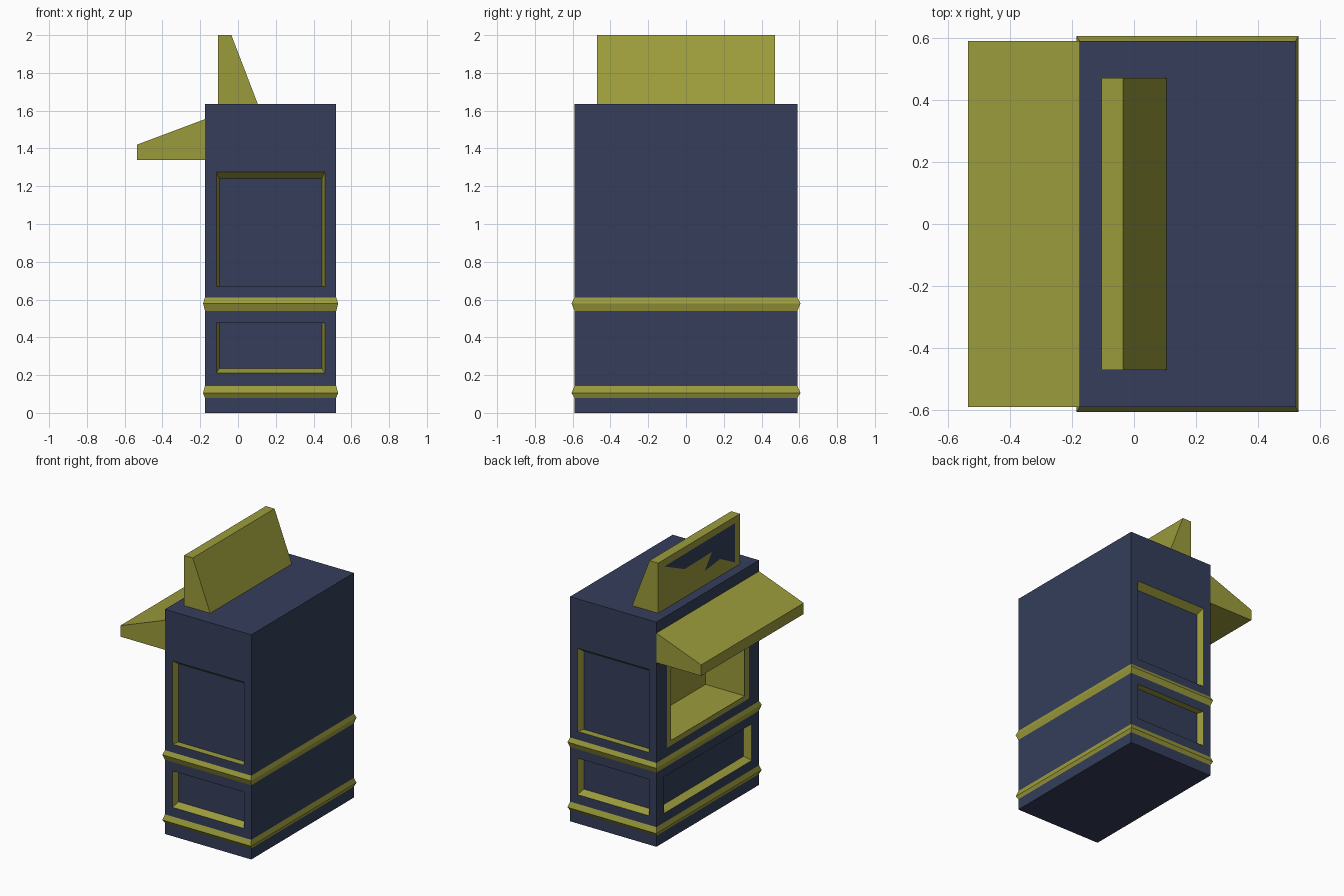
import bpy

if "Cube" in bpy.data.objects:
    bpy.data.objects.remove(bpy.data.objects["Cube"])


def material(name, rgb):
    m = bpy.data.materials.new(name)
    m.diffuse_color = (*rgb, 1)
    m.use_nodes = True
    m.node_tree.nodes["Principled BSDF"].inputs["Base Color"].default_value = m.diffuse_color
    return m


navy = material("navy", (0.035, 0.048, 0.105))
olive = material("olive", (0.33, 0.33, 0.045))


def make(name, verts, faces, mats, indices=None):
    me = bpy.data.meshes.new(name)
    me.from_pydata(verts, [], faces)
    for m in mats:
        me.materials.append(m)
    if indices:
        me.polygons.foreach_set("material_index", indices)
    ob = bpy.data.objects.new(name, me)
    bpy.context.collection.objects.link(ob)
    return ob


def loft(name, rings, mats, indices=None):
    """Closed skin over a list of equal-length vertex rings."""
    n = len(rings[0])
    verts = [v for r in rings for v in r]
    faces = [list(range(n))[::-1]]
    for k in range(len(rings) - 1):
        for i in range(n):
            j = (i + 1) % n
            faces.append([k * n + i, k * n + j, (k + 1) * n + j, (k + 1) * n + i])
    faces.append([(len(rings) - 1) * n + i for i in range(n)])
    ob = make(name, verts, faces, mats, indices)
    import bmesh
    bm = bmesh.new()
    bm.from_mesh(ob.data)
    bmesh.ops.recalc_face_normals(bm, faces=bm.faces)
    bm.to_mesh(ob.data)
    bm.free()
    return ob


X0, X1, Y, H = -0.175, 0.52, 0.59, 1.635


def rect(z, out_x=0.0, out_y=0.0):
    x0, x1, y = X0 - out_x, X1 + out_x, Y + out_y
    return [(x0, -y, z), (x1, -y, z), (x1, y, z), (x0, y, z)]


def extrude_y(name, profile, half):
    return loft(name, [[(x, y, z) for x, z in profile] for y in (-half, half)], [olive])


# Main cabinet
body = loft("cabinet", [rect(0), rect(H)], [navy, olive], [0] * 6)


def cut(place, a, b, z0, z1, inset, lift, drop, depth, back):
    """Recess with splayed olive sides; place maps (u, depth, z) to 3D."""
    def ring(d, k):
        u0, u1 = a + inset * k, b - inset * k
        w0, w1 = z0 + lift * k, z1 - drop * k
        return [place(u, d, z) for u, z in ((u0, w0), (u1, w0), (u1, w1), (u0, w1))]
    e = 0.02  # straight overshoot outside the wall
    cutter = loft("cutter", [ring(-e, -e / depth), ring(depth, 1)],
                  [navy, olive], [1, 1, 1, 1, 1, back])
    cutter.hide_render = True
    mod = body.modifiers.new("recess", 'BOOLEAN')
    mod.object = cutter
    mod.operation = 'DIFFERENCE'
    mod.solver = 'EXACT'
    mod.material_mode = 'TRANSFER'
    bpy.context.view_layer.objects.active = body
    bpy.ops.object.modifier_apply(modifier=mod.name)
    bpy.data.objects.remove(cutter)


# Side panels on both -y and +y walls
for s in (-1, 1):
    wall = lambda u, d, z: (u, s * (Y - d), z)
    cut(wall, -0.115, 0.46, 0.67, 1.275, 0.016, 0.0, 0.035, 0.05, 0)
    cut(wall, -0.115, 0.46, 0.21, 0.475, 0.016, 0.025, 0.0, 0.05, 0)

# Lower panel and serving window on the -x wall
face = lambda u, d, z: (X0 + d, u, z)
cut(face, -0.505, 0.505, 0.21, 0.475, 0.02, 0.025, 0.0, 0.05, 0)
cut(face, -0.425, 0.425, 0.71, 1.235, 0.0, 0.0, 0.0, 0.315, 1)

# Flat trim around the serving window
outer = [(-0.47, 0.675), (0.47, 0.675), (0.47, 1.275), (-0.47, 1.275)]
inner = [(-0.425, 0.71), (0.425, 0.71), (0.425, 1.235), (-0.425, 1.235)]
make("window_trim", [(X0 - 0.002, y, z) for y, z in outer + inner],
     [[i, i + 4, (i + 1) % 4 + 4, (i + 1) % 4] for i in range(4)], [olive])

# Ridged mouldings around the cabinet
for name, z0, zm, z1 in (("base_moulding", 0.08, 0.105, 0.143),
                         ("counter_moulding", 0.54, 0.58, 0.61)):
    loft(name, [rect(z0), rect(zm, 0.01, 0.016), rect(z1)], [olive])

# Awning over the window and wedge sign on the roof
extrude_y("awning", [(-0.535, 1.34), (X0, 1.34), (X0, 1.555), (-0.535, 1.42)], Y)
extrude_y("roof_sign", [(-0.105, H), (0.105, H), (-0.035, 2), (-0.105, 2)], 0.47)

# Dark zigzag inlay on the sign face
zigzag = [(0.40, 1.95), (0.17, 1.842), (-0.145, 1.847), (-0.064, 1.74),
          (-0.238, 1.76), (-0.41, 1.67), (-0.41, 1.955)]
make("sign_inlay", [(-0.107, y, z) for y, z in zigzag],
     [list(range(len(zigzag)))], [navy])
